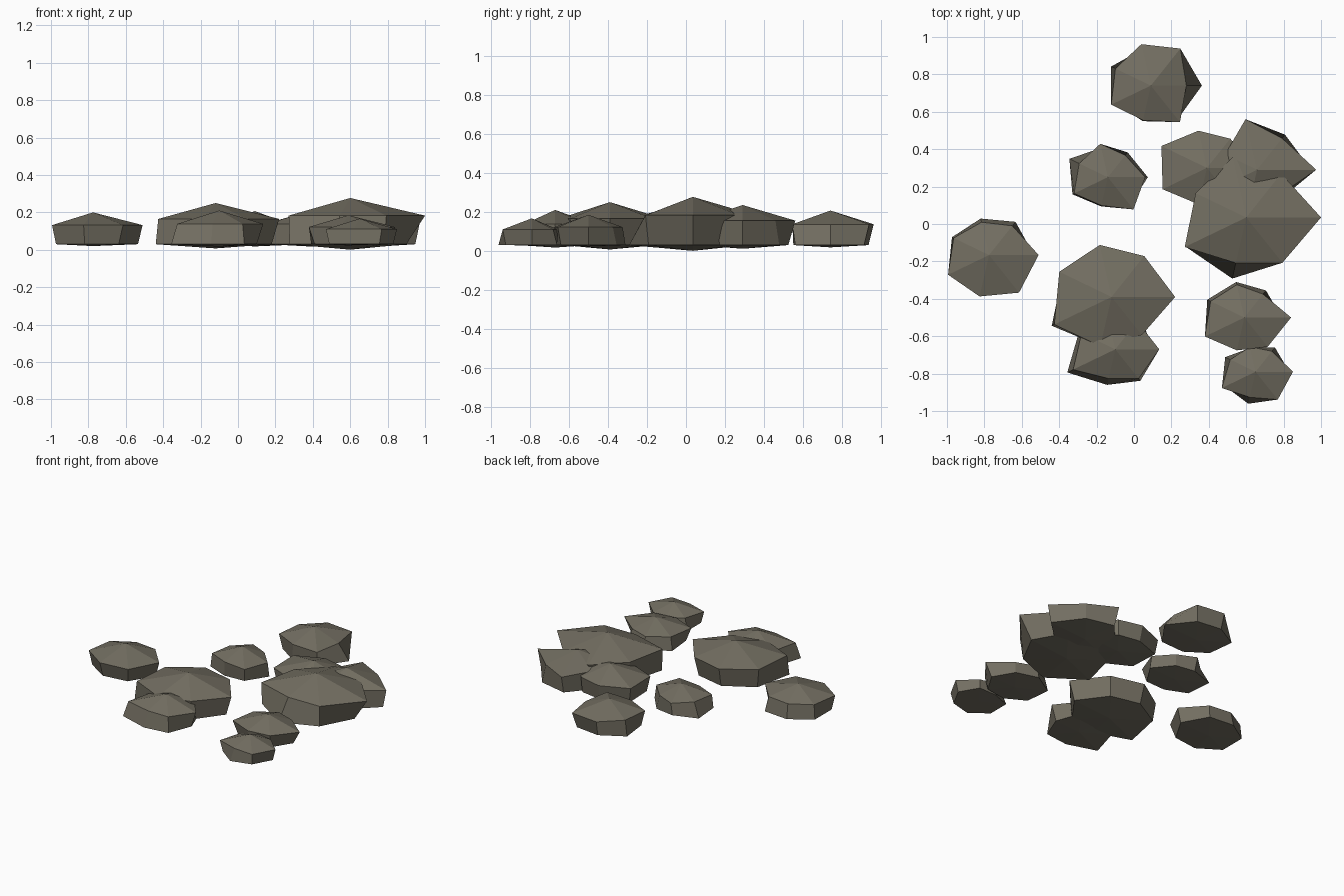
import bpy
import bmesh
from math import cos, sin, tau

old_cube = bpy.data.objects.get("Cube")
if old_cube:
    bpy.data.objects.remove(old_cube, do_unlink=True)

# Single stone colour
COLOUR = (0.17, 0.156, 0.12, 1.0)
stone = bpy.data.materials.new("grey_brown_stone")
stone.use_nodes = True
stone.diffuse_color = COLOUR
shader = next(n for n in stone.node_tree.nodes if n.type == "BSDF_PRINCIPLED")
shader.inputs["Base Color"].default_value = COLOUR
shader.inputs["Roughness"].default_value = 0.9

BASE_HEIGHT = 0.03


def add_ring(bm, centre, radii, height):
    """Evenly spaced corners, each with its own radius."""
    corners = []
    for i, radius in enumerate(radii):
        angle = tau * i / len(radii)
        x = centre[0] + radius * cos(angle)
        y = centre[1] + radius * sin(angle)
        corners.append(bm.verts.new((x, y, height)))
    return corners


def add_rock(name, centre, apex, rim, base):
    """Flat-faced rock: shallow peak, irregular rim, side band, shallow underside."""
    bm = bmesh.new()
    upper = add_ring(bm, centre, rim, apex * 0.66)
    lower = add_ring(bm, centre, base, BASE_HEIGHT)
    peak = bm.verts.new((*centre, apex))
    foot = bm.verts.new((*centre, max(0.0, 0.07 - apex / 4)))
    count = len(upper)
    for i in range(count):
        j = (i + 1) % count
        bm.faces.new((upper[i], upper[j], peak))
        bm.faces.new((lower[i], lower[j], upper[j], upper[i]))
        bm.faces.new((lower[j], lower[i], foot))
    bmesh.ops.recalc_face_normals(bm, faces=bm.faces)
    mesh = bpy.data.meshes.new(name)
    bm.to_mesh(mesh)
    bm.free()
    mesh.materials.append(stone)
    rock = bpy.data.objects.new(name, mesh)
    bpy.context.collection.objects.link(rock)
    return rock


# Corner radii run anticlockwise from the +x direction
add_rock("left_side_rock", centre=(-.775, -.166), apex=.2,
         rim=(.265, .2, .18, .21, .243, .227, .257),
         base=(.24, .227, .2, .22, .22, .2, .22))

add_rock("large_middle_rock", centre=(-.12, -.39), apex=.25,
         rim=(.34, .28, .285, .31, .34, .27, .26),
         base=(.3, .25, .25, .29, .355, .25, .25))

add_rock("large_right_rock", centre=(.6, .035), apex=.277,
         rim=(.4, .3, .33, .3, .365, .25, .31),
         base=(.3, .28, .29, .28, .36, .335, .29))

add_rock("back_right_rock", centre=(.658, .29), apex=.235,
         rim=(.316, .215, .277, .19, .24, .25, .18),
         base=(.29, .24, .24, .2, .24, .24, .2))

add_rock("back_middle_rock", centre=(.39, .3), apex=.21,
         rim=(.25, .2, .204, .27, .263, .2, .23),
         base=(.23, .19, .18, .25, .24, .2, .22))

add_rock("rear_rock", centre=(.09, .74), apex=.207,
         rim=(.19, .253, .227, .21, .235, .19, .25),
         base=(.273, .22, .2, .235, .21, .195, .23))

add_rock("small_middle_rock", centre=(-.14, .25), apex=.19,
         rim=(.2, .15, .183, .17, .2, .155, .22),
         base=(.214, .17, .16, .228, .21, .16, .19))

add_rock("front_middle_rock", centre=(-.1, -.67), apex=.21,
         rim=(.235, .19, .2, .2, .25, .16, .2),
         base=(.2, .22, .19, .215, .285, .195, .215))

add_rock("front_right_rock", centre=(.59, -.5), apex=.185,
         rim=(.25, .16, .18, .2, .234, .18, .2),
         base=(.2, .185, .195, .22, .2, .17, .18))

add_rock("front_small_rock", centre=(.65, -.79), apex=.167,
         rim=(.2, .14, .137, .15, .2, .14, .19),
         base=(.18, .166, .13, .18, .18, .175, .17))
